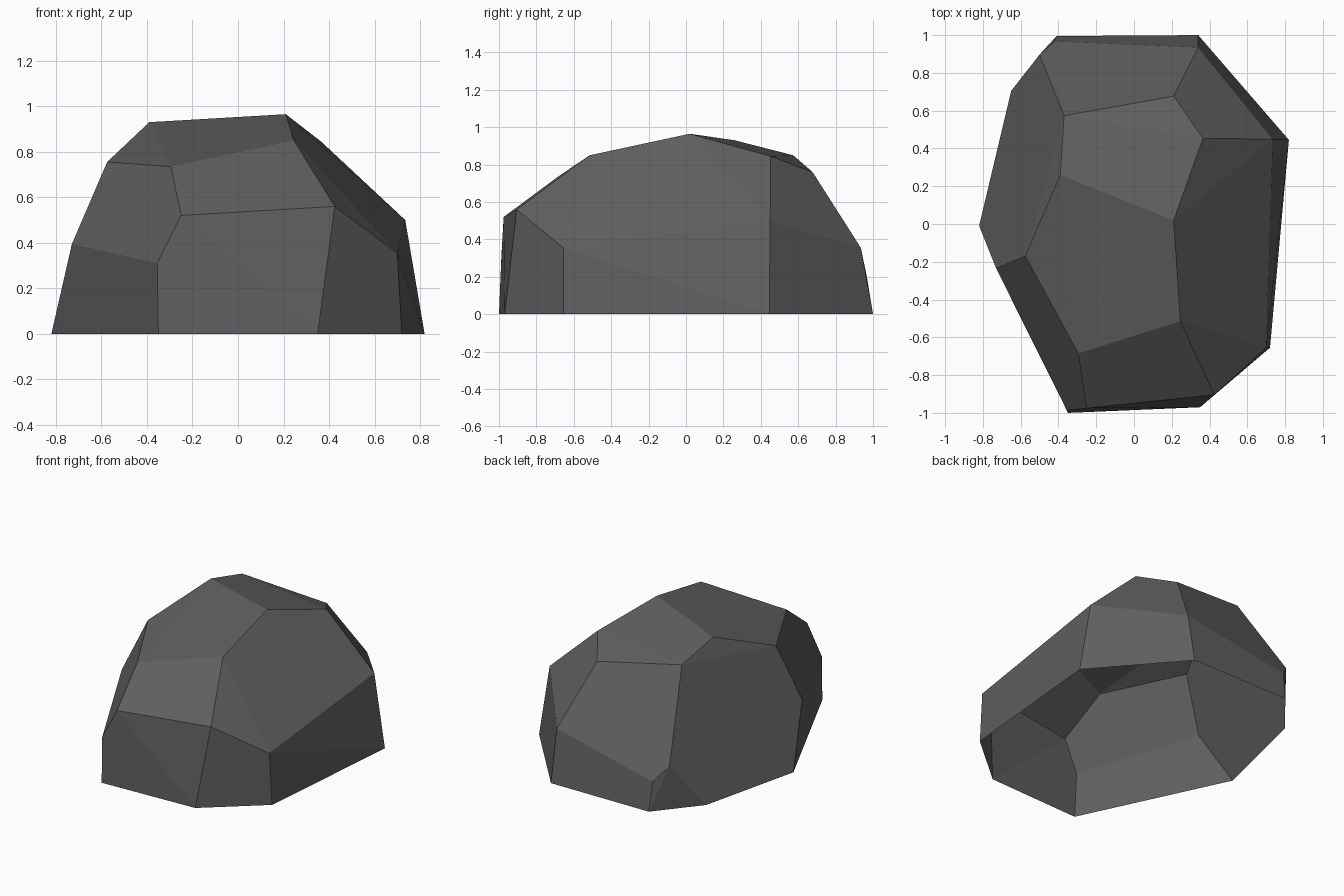
import bpy, bmesh

if "Cube" in bpy.data.objects:
    bpy.data.objects.remove(bpy.data.objects["Cube"])

# Corner points of the faceted boulder, grouped by level
ground = [(-.35, -1, 0), (.35, -.97, 0), (.72, -.655, 0), (.82, .445, 0),
          (.34, 1, 0), (-.41, .995, 0), (-.65, .705, 0), (-.82, -.01, 0)]
middle = [(-.355, -.987, .31), (-.25, -.975, .52), (.425, -.905, .56),
          (.70, -.655, .355), (.735, .45, .5), (.34, .935, .355),
          (-.42, .967, .2), (-.50, .897, .3), (-.73, -.235, .395)]
upper = [(.21, .02, .965), (-.39, .26, .93), (.245, -.515, .85),
         (-.295, -.685, .735), (-.575, -.17, .755), (.365, .453, .845),
         (.21, .677, .76), (-.37, .573, .85)]

# Wrap the points in a convex shell
bm = bmesh.new()
for p in ground + middle + upper:
    bm.verts.new(p)
bmesh.ops.convex_hull(bm, input=bm.verts[:])

# The underside is open
under = [f for f in bm.faces if all(v.co.z < 0.001 for v in f.verts)]
bmesh.ops.delete(bm, geom=under, context='FACES')

# Merge nearly coplanar triangles into broad flat facets
bmesh.ops.dissolve_limit(bm, angle_limit=0.07, verts=bm.verts[:], edges=bm.edges[:])
bmesh.ops.recalc_face_normals(bm, faces=bm.faces[:])
if sum(f.normal.dot(f.calc_center_median()) for f in bm.faces) < 0:
    bmesh.ops.reverse_faces(bm, faces=bm.faces[:])

mesh = bpy.data.meshes.new("boulder")
bm.to_mesh(mesh)
bm.free()

# Single dark stone colour
stone = bpy.data.materials.new("dark grey stone")
stone.diffuse_color = (0.115, 0.115, 0.115, 1)
stone.use_nodes = True
stone.node_tree.nodes["Principled BSDF"].inputs["Base Color"].default_value = stone.diffuse_color
mesh.materials.append(stone)
boulder = bpy.data.objects.new("boulder", mesh)
bpy.context.collection.objects.link(boulder)
